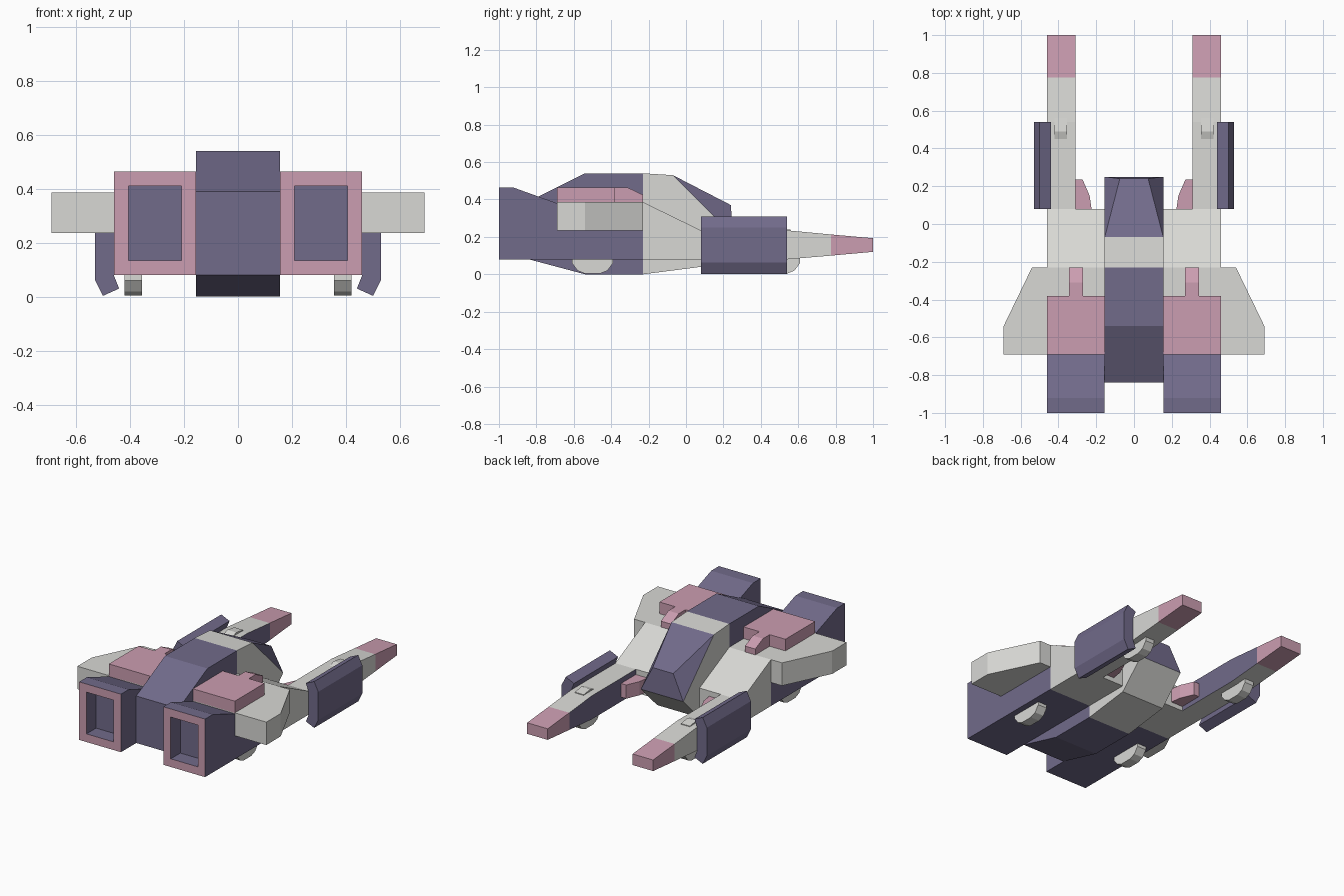
import bpy, bmesh
from mathutils import Vector

if "Cube" in bpy.data.objects:
    bpy.data.objects.remove(bpy.data.objects["Cube"])


def material(name, rgb):
    m = bpy.data.materials.new(name)
    m.diffuse_color = (*rgb, 1)
    m.use_nodes = True
    m.node_tree.nodes["Principled BSDF"].inputs["Base Color"].default_value = m.diffuse_color
    return m


GREY = material("light_grey", (0.69, 0.69, 0.665))
PURPLE = material("slate_purple", (0.165, 0.145, 0.255))
PINK = material("dusty_pink", (0.60, 0.34, 0.44))


def finish(name, bm, mats, mirror):
    bmesh.ops.recalc_face_normals(bm, faces=bm.faces)
    me = bpy.data.meshes.new(name)
    bm.to_mesh(me)
    bm.free()
    for m in mats:
        me.materials.append(m)
    ob = bpy.data.objects.new(name, me)
    bpy.context.collection.objects.link(ob)
    if mirror:
        mod = ob.modifiers.new("mirror", 'MIRROR')
        mod.use_mirror_merge = False
    return ob


def prism(name, axis, pts, lo, hi, mats, mirror=True, edit=None):
    """Extrude a 2D outline along an axis: x takes (y,z), y takes (x,z), z takes (x,y)."""
    place = {'x': lambda a, b, t: (t, a, b),
             'y': lambda a, b, t: (a, t, b),
             'z': lambda a, b, t: (a, b, t)}[axis]
    bm = bmesh.new()
    r0 = [bm.verts.new(place(a, b, lo)) for a, b in pts]
    r1 = [bm.verts.new(place(a, b, hi)) for a, b in pts]
    bm.faces.new(r0)
    bm.faces.new(r1)
    n = len(pts)
    for i in range(n):
        j = (i + 1) % n
        bm.faces.new((r0[i], r0[j], r1[j], r1[i]))
    bmesh.ops.recalc_face_normals(bm, faces=bm.faces)
    if edit:
        edit(bm)
    return finish(name, bm, mats, mirror)


W = 0.155          # hull half width
OUT = 0.46         # outer side of engines and prongs

# Central hull
prism("rear_hull", 'x', [(-0.84, 0.08), (-0.84, 0.39), (-0.54, 0.54), (-0.23, 0.54),
                         (-0.23, 0), (-0.54, 0)], -W, W, [PURPLE], False)
prism("nose_hull", 'x', [(-0.23, 0), (-0.23, 0.54), (-0.07, 0.53), (0.25, 0.21),
                         (0.08, 0.04)], -W, W, [GREY], False)

# Cockpit wedge
bm = bmesh.new()
for x, y, z in ((W, -0.07, 0.53), (W, 0.25, 0.21), (0.075, 0.24, 0.37)):
    for s in (-1, 1):
        bm.verts.new((s * x, y, z))
bmesh.ops.convex_hull(bm, input=bm.verts)
finish("cockpit", bm, [PURPLE], False)


# Engines with a framed, recessed opening
def cut_opening(bm):
    face = min(bm.faces, key=lambda f: f.calc_center_median().y)
    rim = bmesh.ops.inset_individual(bm, faces=[face], thickness=0.076)["faces"]
    for f in rim:
        f.material_index = 1
    face = bmesh.ops.extrude_discrete_faces(bm, faces=[face])["faces"][0]
    face.material_index = 0
    bmesh.ops.translate(bm, verts=face.verts, vec=Vector((0, 0.1, 0)))


prism("engine", 'x', [(-1, 0.08), (-1, 0.463), (-0.92, 0.463), (-0.69, 0.38),
                      (-0.23, 0.38), (-0.23, 0.08)], W, OUT, [PURPLE, PINK], edit=cut_opening)

# Wings
prism("wing", 'z', [(W, -0.23), (0.54, -0.23), (0.69, -0.54), (0.69, -0.69), (W, -0.69)],
      0.235, 0.386, [GREY])

# Pink covers over the engines
prism("engine_cover", 'x', [(-0.69, 0.38), (-0.69, 0.463), (-0.38, 0.463), (-0.38, 0.38)],
      W, OUT, [PINK])
prism("cover_tab", 'x', [(-0.38, 0.38), (-0.38, 0.463), (-0.31, 0.463), (-0.23, 0.425),
                         (-0.23, 0.38)], 0.27, 0.345, [PINK])

# Shoulders joining engines to prongs
prism("shoulder", 'x', [(-0.23, 0.08), (-0.23, 0.386), (0.08, 0.235), (0.08, 0.08)],
      W, OUT, [GREY])


# Prongs, purple on the inner side
def inner_side(bm):
    for f in bm.faces:
        if f.normal.x < -0.9:
            f.material_index = 1


prism("prong", 'x', [(0.08, 0.08), (0.08, 0.235), (0.54, 0.235), (0.775, 0.213),
                     (0.775, 0.10), (0.54, 0.08)], 0.31, OUT, [GREY, PURPLE], edit=inner_side)
prism("prong_tip", 'x', [(0.775, 0.10), (0.775, 0.213), (1, 0.193), (1, 0.12)],
      0.31, OUT, [PINK])
prism("prong_bump", 'x', [(0.45, 0.22), (0.45, 0.235), (0.49, 0.248), (0.56, 0.238),
                          (0.56, 0.22)], 0.355, 0.42, [GREY])
prism("inner_fin", 'z', [(0.31, 0.08), (0.225, 0.08), (0.235, 0.15), (0.272, 0.235),
                         (0.31, 0.235)], 0.11, 0.20, [PINK])

# Side shields with bent upper and lower lips
half = [(0.46, 0.08), (0.44, 0.03), (0.50, 0.003), (0.53, 0.063)]
prism("side_shield", 'y', half + [(x, 0.312 - z) for x, z in reversed(half)],
      0.08, 0.54, [PURPLE])

# Landing feet
for name, y in (("rear_foot", -0.5), ("front_foot", 0.5)):
    prism(name, 'x', [(y - 0.11, 0.09), (y - 0.11, 0.06), (y - 0.08, 0.02), (y - 0.04, 0.004),
                      (y + 0.04, 0.004), (y + 0.08, 0.02), (y + 0.11, 0.06), (y + 0.11, 0.09)],
          0.355, 0.42, [GREY])
